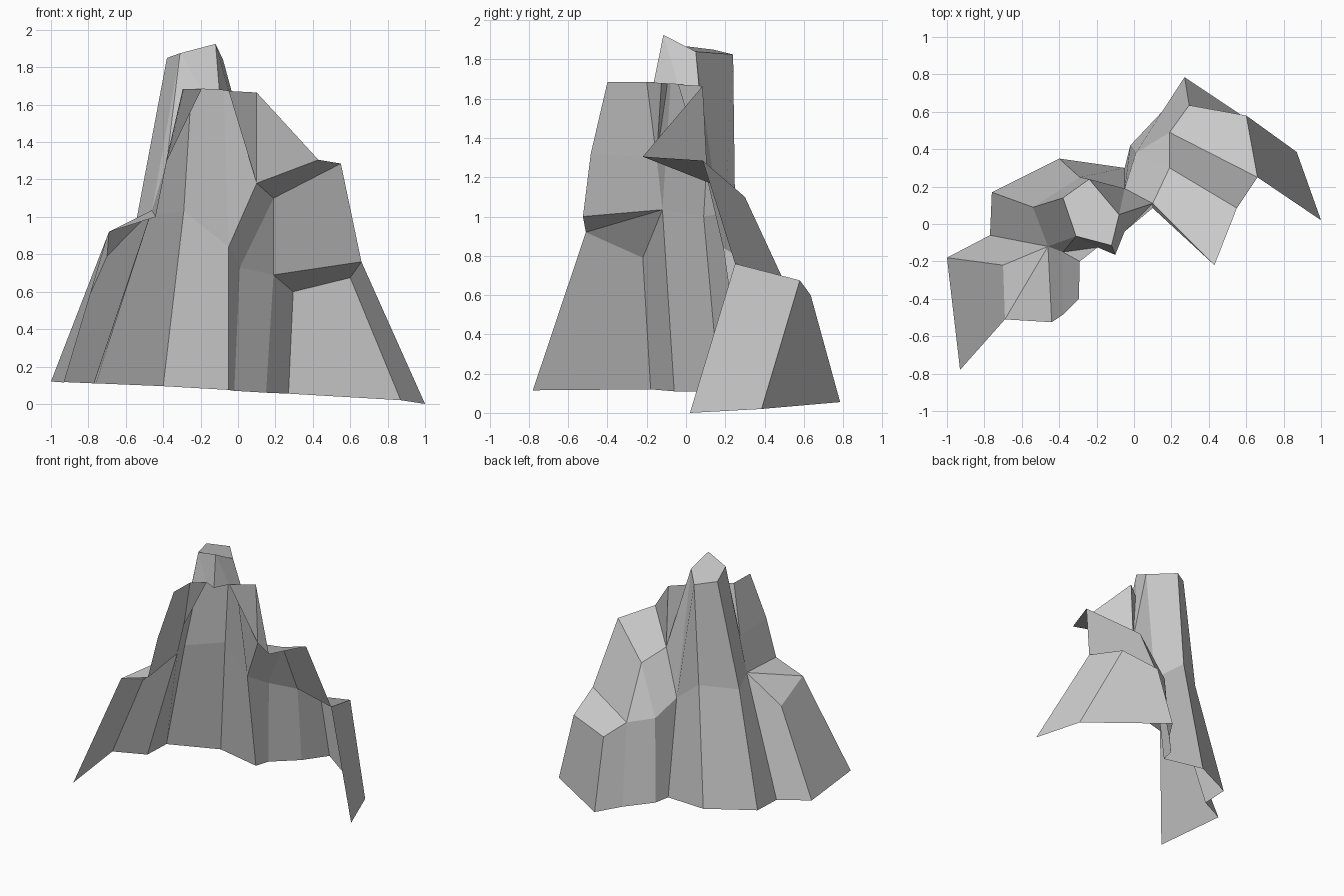
import bpy

if "Cube" in bpy.data.objects:
    bpy.data.objects.remove(bpy.data.objects["Cube"])

# Key points of the open-fronted crag, grouped by height
base = [(-.93, -.78, .115), (-1, -.18, .12), (-.77, -.06, .11), (-.76, .17, .11),
        (-.4, .35, .095), (-.05, .3, .075), (-.02, .42, .07), (.15, .6, .06),
        (.27, .785, .055), (.87, .385, .02), (1, .02, 0)]
mid = [(-.69, -.51, .92), (-.7, -.22, .79), (-.46, -.12, 1.035), (-.54, .09, 1.0),
       (-.29, .25, 1.03), (-.05, .19, .84), (.01, .38, .73), (.19, .49, .69),
       (.295, .635, .6), (.6, .58, .675), (.66, .25, .76)]
D0, D1, C1, M3, M4, M5, M6, R2, R4, R3, R1 = mid

# Left crag points
C0, L, F2 = (-.44, -.525, 1.0), (-.38, -.485, 1.32), (-.38, -.15, 1.3)
T0, T1, T2 = (-.295, -.4, 1.685), (-.29, -.2, 1.685), (-.195, -.125, 1.683)
# Right crag points
F1, T3, F4, Q = (-.1, -.165, 1.68), (-.05, -.04, 1.673), (.1, .085, 1.665), (.1, .11, 1.18)
S0, S1, S2 = (.43, -.22, 1.305), (.55, .085, 1.285), (.19, .3, 1.1)
# Summit points
P1, P2, P3 = (-.12, -.115, 1.925), (-.31, -.065, 1.875), (-.38, .14, 1.85)
P4, P5 = (-.08, .05, 1.84), (-.24, .24, 1.825)


def strip(a, b):
    """Faces between two polylines; repeated points collapse to triangles."""
    faces = []
    for i in range(len(a) - 1):
        f = list(dict.fromkeys([a[i + 1], a[i], b[i], b[i + 1]]))
        if len(f) > 2:
            faces.append(f)
    return faces


def part(name, faces):
    verts = list(dict.fromkeys(p for f in faces for p in f))
    me = bpy.data.meshes.new(name)
    me.from_pydata(verts, [], [[verts.index(p) for p in f] for f in faces])
    me.update()
    ob = bpy.data.objects.new(name, me)
    bpy.context.collection.objects.link(ob)
    return ob


# Lower wall of the cliff
part("lower_cliff", strip(base, mid))

# Left ledge and the crag rising from it
part("left_ledge", strip([C0, D0, D0], [C1, C1, D1]))
part("left_crag", strip([C1, F2, T1], [C0, L, T0]) + [[F2, T1, T2]])

# Right ledges, the wall between them and the crag above
part("right_lower_ledge", [[R1, R3, R4, R2]])
part("right_wall", strip([M5, M6, R2, R1], [Q, S2, S2, S1]))
part("right_upper_ledge", [[S0, S1, S2, Q]])
part("right_crag", [[S0, Q, F4], [F4, Q, T3]])

# Central pinnacle with its cap
part("pinnacle", strip([M4, M5, Q, T3, F1, T2, F2, C1, M3, M4],
                       [P5, P4, P4, P1, P1, P2, P2, P2, P3, P5])
     + [[P1, P4, P5, P3, P2]])
